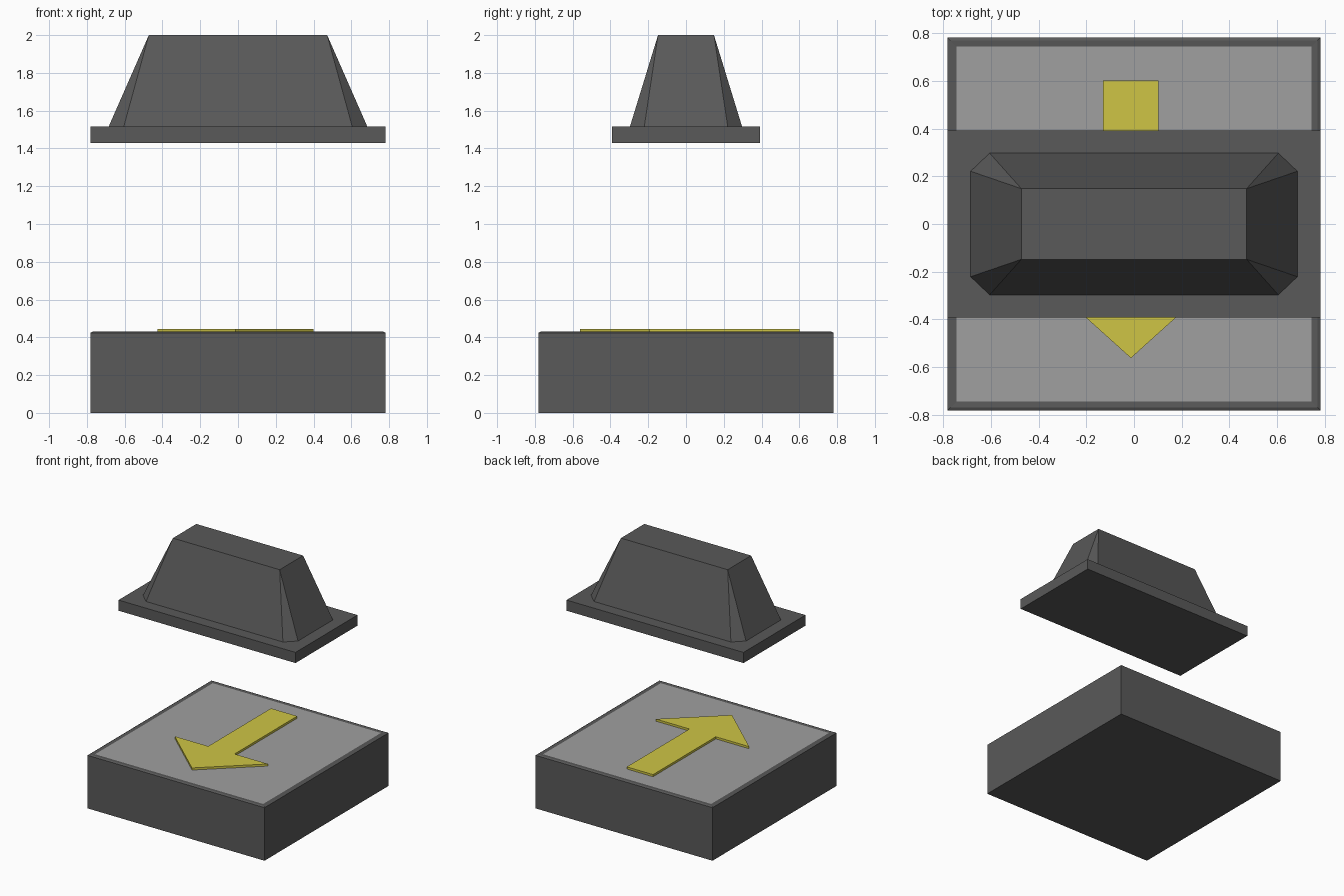
import bpy, bmesh

if "Cube" in bpy.data.objects:
    bpy.data.objects.remove(bpy.data.objects["Cube"])


def material(name, color):
    m = bpy.data.materials.new(name)
    m.diffuse_color = (*color, 1)
    m.use_nodes = True
    m.node_tree.nodes["Principled BSDF"].inputs["Base Color"].default_value = m.diffuse_color
    return m


dark = material("dark_grey", (0.1, 0.1, 0.1))
light = material("panel_grey", (0.35, 0.35, 0.35))
yellow = material("arrow_yellow", (0.62, 0.56, 0.06))


def rect(x, y):
    return [(-x, -y), (x, -y), (x, y), (-x, y)]


def loft(name, sections, mats, cap_slot=0):
    """Closed solid through stacked (z, outline) rings; top cap gets cap_slot."""
    bm = bmesh.new()
    rings = [[bm.verts.new((x, y, z)) for x, y in pts] for z, pts in sections]
    for a, b in zip(rings, rings[1:]):
        for i in range(len(a)):
            j = (i + 1) % len(a)
            bm.faces.new((a[i], a[j], b[j], b[i]))
    bm.faces.new(rings[0])
    bm.faces.new(rings[-1]).material_index = cap_slot
    # merge coincident corners so tapered corners collapse to triangles
    bmesh.ops.remove_doubles(bm, verts=bm.verts, dist=1e-5)
    bmesh.ops.recalc_face_normals(bm, faces=bm.faces)
    me = bpy.data.meshes.new(name)
    bm.to_mesh(me)
    bm.free()
    for m in mats:
        me.materials.append(m)
    ob = bpy.data.objects.new(name, me)
    bpy.context.collection.objects.link(ob)
    return ob


# square base with a thin bevelled rim and a lighter top panel
loft("base_block", [(0, rect(.782, .782)), (.424, rect(.782, .782)),
                    (.43, rect(.77, .77)), (.428, rect(.743, .743))],
     [dark, light], 1)

# direction arrow lying on the panel, pointing to the front
arrow = [(-.013, -.562), (.4, -.19), (.102, -.19), (.102, .602),
         (-.13, .602), (-.13, -.19), (-.426, -.19)]
loft("arrow", [(.428, arrow), (.445, arrow)], [yellow])

# floating flange plate
loft("upper_plate", [(1.43, rect(.782, .391)), (1.515, rect(.782, .391))], [dark])

# tapered housing: chamfered corners at the foot, sharp rectangle at the top
foot = [(-.605, -.297), (.605, -.297), (.685, -.221), (.685, .221),
        (.605, .297), (-.605, .297), (-.685, .221), (-.685, -.221)]
top = [(.472 if x > 0 else -.472, .148 if y > 0 else -.148) for x, y in foot]


def housing():
    bm = bmesh.new()
    low = [bm.verts.new((x, y, 1.515)) for x, y in foot]
    corner = {p: bm.verts.new((*p, 2)) for p in dict.fromkeys(top)}
    high = [corner[p] for p in top]
    for i in range(8):
        j = (i + 1) % 8
        bm.faces.new(dict.fromkeys((low[i], low[j], high[j], high[i])))
    bm.faces.new(low)
    bm.faces.new(dict.fromkeys(high))
    bmesh.ops.recalc_face_normals(bm, faces=bm.faces)
    me = bpy.data.meshes.new("tapered_housing")
    bm.to_mesh(me)
    bm.free()
    me.materials.append(dark)
    bpy.context.collection.objects.link(bpy.data.objects.new("tapered_housing", me))


housing()
